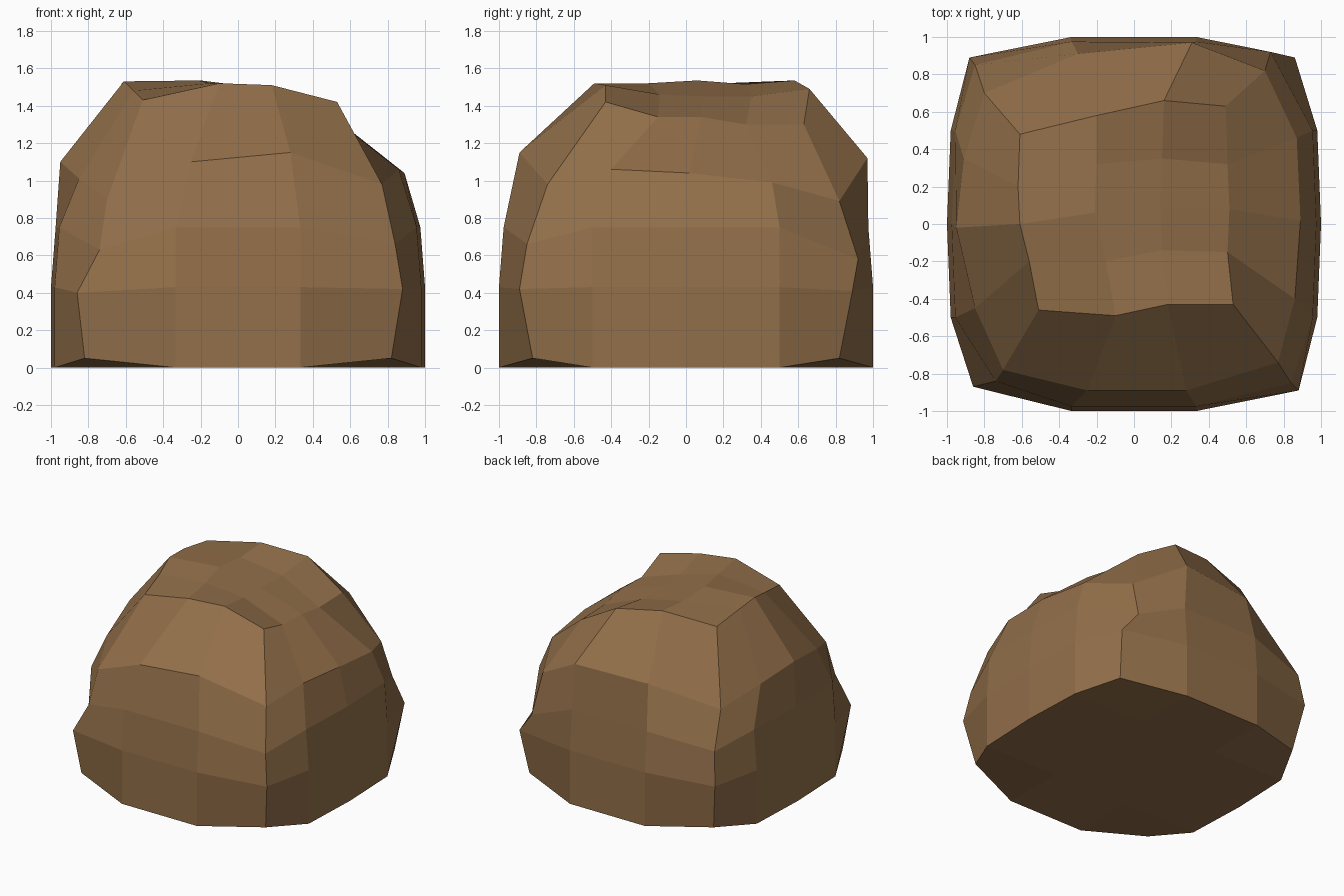
import bpy, bmesh

if "Cube" in bpy.data.objects:
    bpy.data.objects.remove(bpy.data.objects["Cube"])

# The boulder is a 3 x 4 x 4 cell box lattice (i along x, j along y, k up), pushed into a rock shape.
NX, NY, NZ = 3, 4, 4

# corner edges of the rock, lattice levels 1..3
CORNERS = {
    (0, 0): [(-.86, -.87, .40), (-.74, -.84, .63), (-.70, -.78, .90)],
    (NX, 0): [(.88, -.89, .42), (.84, -.85, .66), (.77, -.74, .98)],
    (0, NY): [(-.88, .89, .42), (-.85, .85, .68), (-.80, .70, .95)],
    (NX, NY): [(.86, .89, .41), (.73, .92, .58), (.70, .82, .89)],
}
# shoulder points at level 3, between the corners
SHOULDER = {
    (1, 0): (-.25, -.89, 1.10), (2, 0): (.28, -.89, 1.15),
    (1, NY): (-.30, .91, 1.10), (2, NY): (.31, .97, 1.12),
    (0, 1): (-.85, -.45, 1.01), (0, 2): (-.95, -.02, 1.10), (0, 3): (-.91, .35, 1.05),
    (NX, 1): (.86, -.40, 1.06), (NX, 2): (.89, .02, 1.04), (NX, 3): (.87, .46, .99),
}
# uneven top, one row per j from front to back
TOP = [
    [(-.51, -.46, 1.43), (-.10, -.49, 1.52), (.18, -.43, 1.51), (.53, -.43, 1.42)],
    [(-.56, -.20, 1.48), (-.15, -.20, 1.52), (.15, -.14, 1.46), (.50, -.15, 1.34)],
    [(-.61, .00, 1.53), (-.21, .06, 1.535), (.14, .09, 1.45), (.51, .08, 1.34)],
    [(-.62, .20, 1.52), (-.20, .32, 1.515), (.15, .35, 1.45), (.50, .32, 1.30)],
    [(-.61, .48, 1.48), (-.20, .58, 1.535), (.16, .66, 1.49), (.49, .63, 1.30)],
]
LEVEL = [0, .43, .75]        # height of the lower levels
OUTSET = [1, 1, .975]        # reach of the walls at each level


def place(i, j, k):
    """Position of a surface lattice point."""
    x_end, y_end = i in (0, NX), j in (0, NY)
    if k == NZ:
        return TOP[j][i]
    if x_end and y_end:
        if k == 0:           # underside corners are lifted a little
            return (.82 if i else -.82, .82 if j else -.82, .05)
        return CORNERS[i, j][k - 1]
    if k == 3:
        return SHOULDER[i, j]
    out = OUTSET[k]
    x, y = (i - 1.5) / 1.5, (j - 2) / 2
    if x_end:
        x *= out * (1 if j == 2 else .98)
    if y_end:
        y *= out
    return (x, y, LEVEL[k])


bm = bmesh.new()
cache = {}


def vert(p):
    if p not in cache:
        cache[p] = bm.verts.new(place(*p))
    return cache[p]


# skin every side of the lattice with quads
size = (NX, NY, NZ)
for axis in range(3):
    a, b = (axis + 1) % 3, (axis + 2) % 3
    for end in (0, size[axis]):
        for u in range(size[a]):
            for v in range(size[b]):
                quad = []
                for du, dv in ((0, 0), (1, 0), (1, 1), (0, 1)):
                    p = [0, 0, 0]
                    p[axis], p[a], p[b] = end, u + du, v + dv
                    quad.append(vert(tuple(p)))
                bm.faces.new(quad if end else quad[::-1])
bmesh.ops.recalc_face_normals(bm, faces=bm.faces)

mesh = bpy.data.meshes.new("boulder")
bm.to_mesh(mesh)
bm.free()

brown = bpy.data.materials.new("earth brown")
brown.diffuse_color = (.29, .16, .068, 1)
brown.use_nodes = True
brown.node_tree.nodes["Principled BSDF"].inputs["Base Color"].default_value = brown.diffuse_color
mesh.materials.append(brown)
rock = bpy.data.objects.new("boulder", mesh)
bpy.context.collection.objects.link(rock)
